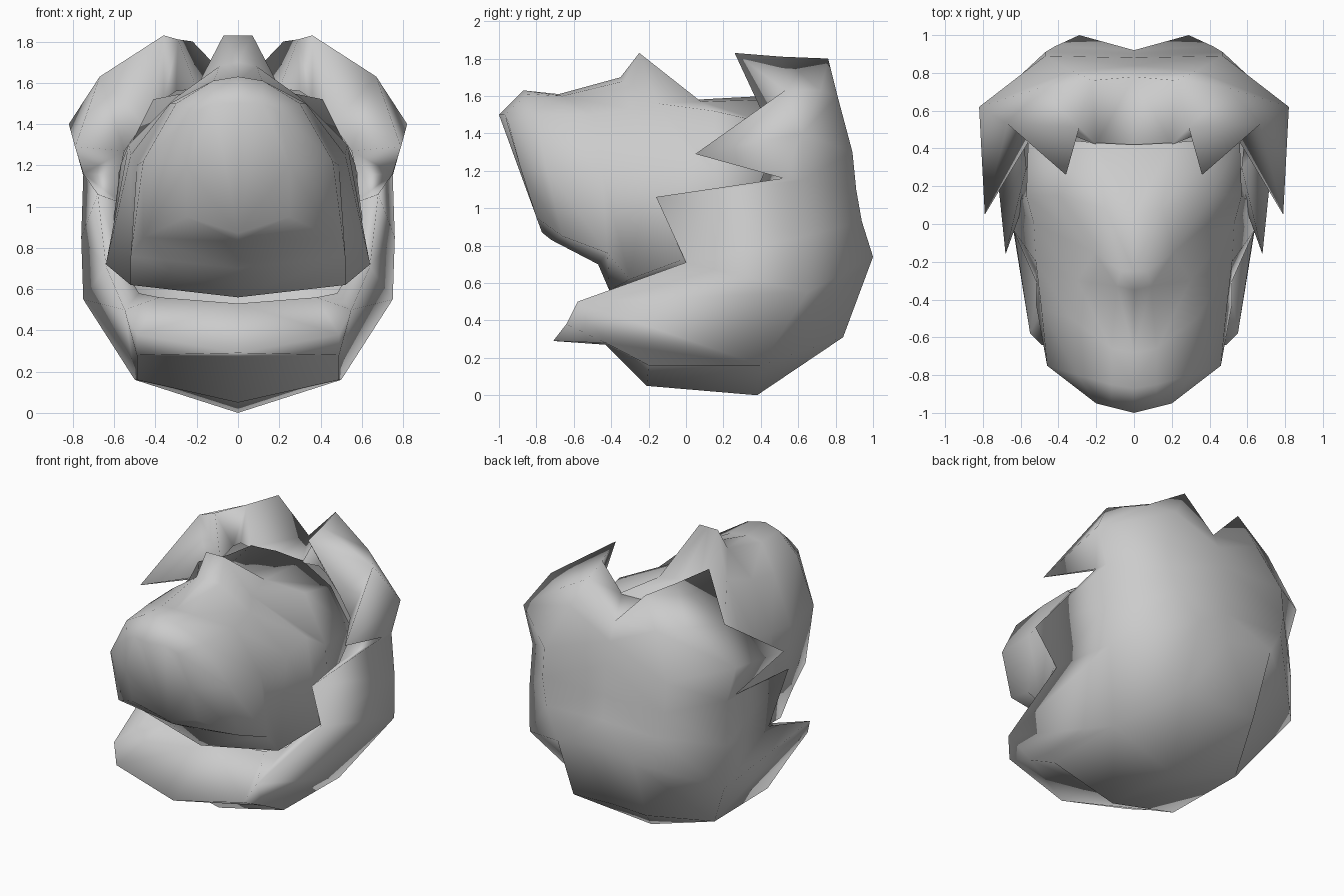
import bpy
import bmesh
from mathutils import Vector

default = bpy.data.objects.get("Cube")
if default:
    bpy.data.objects.remove(default, do_unlink=True)


def make_material(name, colour):
    mat = bpy.data.materials.new(name)
    mat.use_nodes = True
    mat.diffuse_color = colour
    mat.node_tree.nodes["Principled BSDF"].inputs["Base Color"].default_value = colour
    return mat


GREY = make_material("plain grey", (0.6, 0.6, 0.6, 1))


def loft_half(name, row_groups, centre, cap_ends=False):
    """Skin neighbouring rows of points on the left half, then mirror across x."""
    bm = bmesh.new()
    for rows in row_groups:
        grid = [[bm.verts.new(p) for p in row] for row in rows]
        for upper, lower in zip(grid, grid[1:]):
            for i in range(len(upper) - 1):
                bm.faces.new((upper[i], upper[i + 1], lower[i + 1], lower[i]))
        if cap_ends:
            bm.faces.new(grid[0])
            bm.faces.new(grid[-1])
    bmesh.ops.remove_doubles(bm, verts=bm.verts, dist=0.001)
    bmesh.ops.recalc_face_normals(bm, faces=bm.faces)

    # Turn the whole surface outward
    middle = Vector(centre)
    facing = sum((f.calc_center_median() - middle).dot(f.normal) * f.calc_area()
                 for f in bm.faces)
    if facing < 0:
        bmesh.ops.reverse_faces(bm, faces=bm.faces)

    mesh = bpy.data.meshes.new(name)
    bm.to_mesh(mesh)
    bm.free()
    mesh.materials.append(GREY)
    for poly in mesh.polygons:
        poly.use_smooth = True
    obj = bpy.data.objects.new(name, mesh)
    bpy.context.collection.objects.link(obj)
    mirror = obj.modifiers.new("mirror halves", "MIRROR")
    mirror.use_axis[0] = True
    mirror.use_mirror_merge = True
    mirror.merge_threshold = 0.002
    return obj


# Head: cross-sections from the muzzle to the back, each from crown to throat
muzzle = [(0, -1, 1.5), (.12, -.97, 1.5), (.2, -.95, 1.46),
          (.25, -.88, 1.2), (.25, -.8, .95), (0, -.77, .87)]
cheeks = [(0, -.87, 1.63), (.12, -.85, 1.61), (.3, -.8, 1.5),
          (.46, -.75, 1.22), (.46, -.66, .85), (0, -.72, .83)]
brow = [(0, -.68, 1.61), (.12, -.66, 1.6), (.33, -.5, 1.5),
        (.49, -.45, 1.2), (.52, -.42, .76), (0, -.47, .7)]
temple = [(0, -.35, 1.7), (.09, -.33, 1.68), (.3, -.3, 1.53),
          (.52, -.2, 1.25), (.52, -.3, .62), (0, -.41, .56)]
crown_peak = [(0, -.25, 1.83), (.07, -.25, 1.83), (.21, -.15, 1.56),
              (.53, 0, 1.3), (.64, -.03, .72), (0, -.3, .56)]
crown_dip = [(0, .05, 1.58), (.15, .08, 1.57), (.41, .15, 1.52),
             (.57, .15, 1.2), (.63, .1, .72), (0, .1, .57)]
nape = [(0, .42, 1.6), (.2, .43, 1.58), (.4, .45, 1.45),
        (.56, .45, 1.2), (.5, .4, .7), (0, .4, .57)]
loft_half("head", [[muzzle, cheeks, brow, temple, crown_peak, crown_dip, nape]],
          (0, -.2, 1.1), cap_ends=True)

# Shell: rows from the back spine to the jagged front rim, top to bottom
top_spike = [(0, .78, 1.57), (.22, .76, 1.8), (.29, .51, 1.81), (.36, .26, 1.83)]
upper_notch = [(0, .84, 1.45), (.33, .81, 1.6), (.5, .72, 1.63), (.67, .53, 1.63)]
side_spike = [(0, .88, 1.3), (.47, .89, 1.3), (.82, .62, 1.4), (.79, .05, 1.29)]
middle_notch = [(0, .9, 1.1), (.47, .91, 1.1), (.75, .62, 1.15), (.75, .52, 1.16)]
cheek_spike = [(0, .92, .93), (.42, .94, .93), (.76, .64, .85), (.68, -.16, 1.06)]
lower_notch = [(0, .92, .74), (.29, 1, .74), (.75, .65, .55), (.64, 0, .71)]
jaw_corner = [(0, .82, .31), (.28, .84, .31), (.5, .4, .16), (.55, -.58, .5)]
side_rows = [top_spike, upper_notch, side_spike, middle_notch, cheek_spike,
             lower_notch, jaw_corner]

# Underside: side edge and centre keel, from the back to the jaw lip
base_edge = [(.28, .84, .31), (.5, .4, .16), (.49, -.2, .16),
             (.49, -.43, .28), (.49, -.64, .38)]
base_keel = [(0, .82, .31), (0, .38, 0), (0, -.21, .05),
             (0, -.43, .27), (0, -.71, .29)]

# Jaw side: closes the rim down to the front of the underside
corner = jaw_corner[-1]
jaw_side = [[jaw_corner[2], corner, corner], base_edge[2:]]

# Lining: folds from the jagged rim inward to the head
rim = (top_spike + [row[-1] for row in side_rows[1:]]
       + [base_edge[-1], base_keel[-1]])
inner_edge = [(0, .4, 1.57), (.2, .42, 1.57), (.3, .46, 1.56), (.36, .46, 1.52),
              (.46, .46, 1.4), (.55, .45, 1.27), (.58, .4, 1.15), (.57, .3, 1.02),
              (.55, .2, .7), (.48, -.15, .58), (.38, -.25, .56), (0, -.28, .53)]
loft_half("jagged_shell",
          [side_rows, [base_edge, base_keel], jaw_side, [rim, inner_edge]],
          (0, .1, .8))
